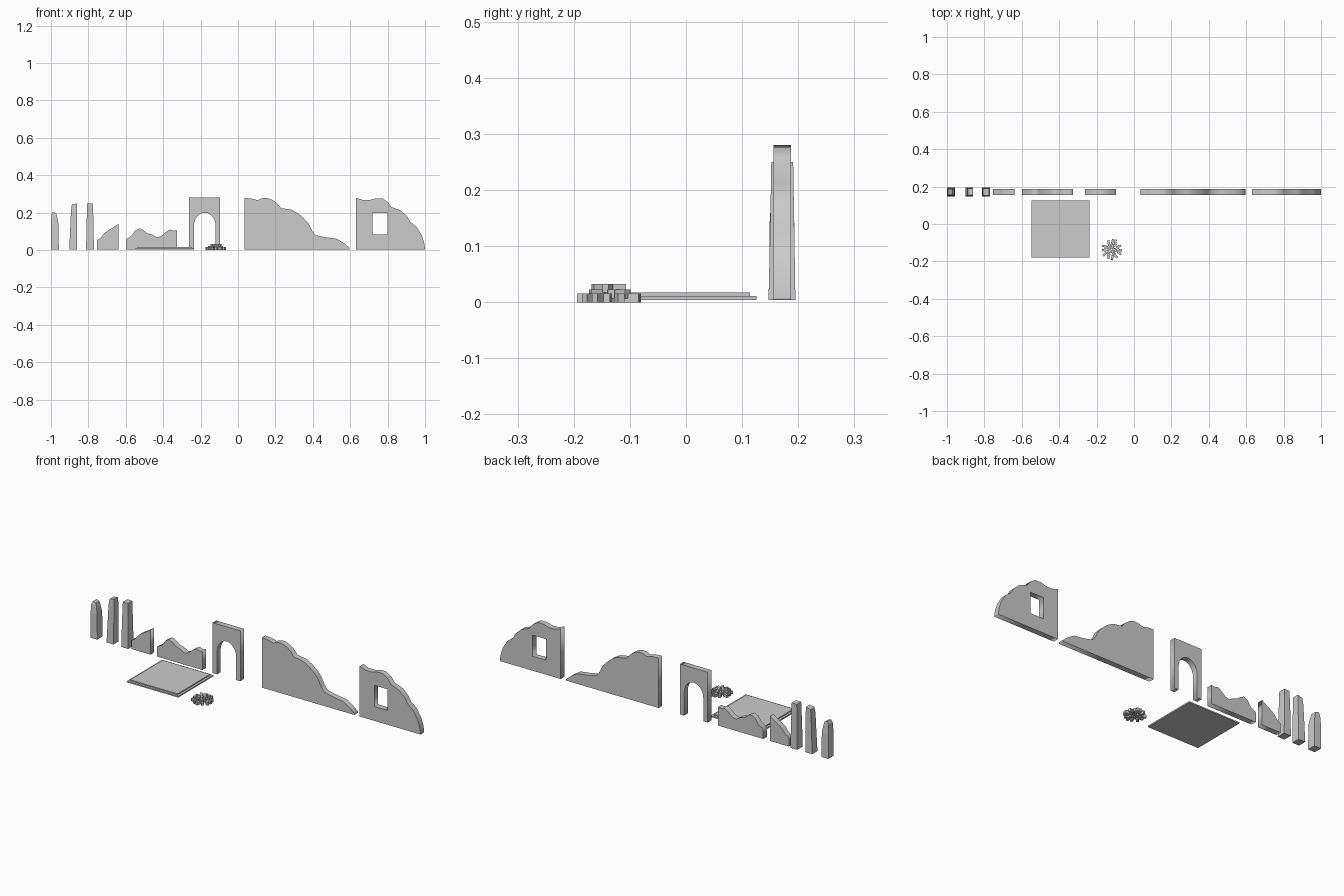
import bpy, bmesh, math, random
from mathutils import Matrix, Vector

if "Cube" in bpy.data.objects:
    bpy.data.objects.remove(bpy.data.objects["Cube"])

random.seed(4)
Y0, Y1 = 0.156, 0.187      # wall front and back planes
BASE = 0.004


def add_mesh(name, bm):
    bmesh.ops.recalc_face_normals(bm, faces=bm.faces)
    me = bpy.data.meshes.new(name)
    bm.to_mesh(me)
    bm.free()
    ob = bpy.data.objects.new(name, me)
    bpy.context.collection.objects.link(ob)
    return ob


def wall(name, *outlines):
    """Extrude x/z outlines (first is the edge, others are holes) in depth."""
    cu = bpy.data.curves.new(name, 'CURVE')
    cu.dimensions = '2D'
    cu.fill_mode = 'BOTH'
    cu.extrude = (Y1 - Y0) / 2
    for pts in outlines:
        sp = cu.splines.new('POLY')
        sp.points.add(len(pts) - 1)
        for p, (x, z) in zip(sp.points, pts):
            p.co = (x, z, 0, 1)
        sp.use_cyclic_u = True
    ob = bpy.data.objects.new(name, cu)
    ob.location = (0, (Y0 + Y1) / 2, 0)
    ob.rotation_euler = (math.pi / 2, 0, 0)
    bpy.context.collection.objects.link(ob)
    bpy.ops.object.select_all(action='DESELECT')
    ob.select_set(True)
    bpy.context.view_layer.objects.active = ob
    bpy.ops.object.convert(target='MESH')


def ruin(top):
    """Close a broken top edge down to the base."""
    return top + [(top[-1][0], BASE), (top[0][0], BASE)]


def pillar(name, rings):
    """Loft square sections: x0, x1, y0, y1, z on left, z on right."""
    bm = bmesh.new()
    loops = []
    for x0, x1, y0, y1, zl, zr in rings:
        loops.append([bm.verts.new(c) for c in
                      ((x0, y0, zl), (x1, y0, zr), (x1, y1, zr), (x0, y1, zl))])
    for a, b in zip(loops, loops[1:]):
        for i in range(4):
            j = (i + 1) % 4
            bm.faces.new((a[i], a[j], b[j], b[i]))
    bm.faces.new(loops[0])
    bm.faces.new(loops[-1])
    add_mesh(name, bm)


def box(bm, centre, size, turn=0.0):
    m = (Matrix.Translation(Vector(centre)) @ Matrix.Rotation(turn, 4, 'Z')
         @ Matrix.Diagonal((*size, 1)))
    bmesh.ops.create_cube(bm, size=1, matrix=m)


# Broken pillars
pillar("short_pillar", [
    (-1.0, -.958, .148, .194, BASE, BASE), (-1.0, -.96, .149, .193, .14, .14),
    (-.997, -.965, .152, .19, .19, .17), (-.99, -.972, .156, .187, .204, .198)])
pillar("leaning_pillar", [
    (-.902, -.86, .148, .194, BASE, BASE), (-.896, -.86, .151, .192, .14, .14),
    (-.893, -.86, .152, .19, .21, .21), (-.888, -.86, .154, .189, .243, .25)])
pillar("tall_pillar", [
    (-.812, -.77, .147, .195, BASE, BASE), (-.81, -.773, .15, .193, .13, .13),
    (-.806, -.775, .152, .191, .25, .25)])

# Low broken walls
wall("wedge_wall", ruin([(-.755, .053), (-.735, .064), (-.715, .09), (-.695, .105),
                         (-.67, .12), (-.64, .14)]))
wall("wavy_wall", ruin([(-.60, .058), (-.57, .075), (-.55, .105), (-.527, .117),
                        (-.505, .106), (-.485, .09), (-.46, .083), (-.435, .068),
                        (-.41, .075), (-.385, .097), (-.365, .11), (-.345, .103),
                        (-.325, .106)]))

# Doorway with an arched opening
cx, half, spring, rise = -.178, .058, .13, .07
arch = [(cx - half * math.cos(math.pi * i / 12),
         spring + rise * math.sin(math.pi * i / 12)) for i in range(13)]
wall("arch_gate", [(cx - half, BASE)] + arch + [
    (cx + half, BASE), (-.095, BASE), (-.095, .28), (-.263, .28), (-.263, BASE)])

# Large collapsed wall
wall("collapsed_wall", ruin([
    (.035, .278), (.07, .276), (.105, .267), (.13, .277), (.155, .279), (.185, .268),
    (.21, .25), (.23, .224), (.285, .216), (.32, .197), (.35, .172), (.375, .145),
    (.395, .105), (.415, .08), (.46, .07), (.53, .06), (.57, .035), (.597, .012)]))

# Ruined wall with a window
wall("window_wall", ruin([
    (.63, .28), (.665, .268), (.70, .267), (.735, .277), (.77, .277), (.80, .258),
    (.82, .23), (.87, .212), (.905, .18), (.92, .152), (.955, .125), (.982, .08),
    (.995, .04), (1.0, .008)]),
     [(.72, .083), (.80, .083), (.80, .199), (.72, .199)])

# Stepped floor slab
bm = bmesh.new()
box(bm, (-.393, -.027, .008), (.312, .306, .007))
box(bm, (-.393, -.027, .0145), (.288, .282, .006))
add_mesh("floor_slab", bm)

# Heap of loose bricks: outer ring, inner ring, top layer
bm = bmesh.new()
for count, radius, z in ((12, .043, .008), (6, .018, .008), (6, .027, .015), (5, .015, .025)):
    for i in range(count):
        a = math.tau * i / count + random.uniform(-.12, .12)
        r = radius + random.uniform(-.003, .003)
        box(bm, (-.118 + r * math.cos(a), -.137 + r * math.sin(a), z),
            (.026, .012, .016), a + random.uniform(-.4, .4))
add_mesh("brick_rubble", bm)
